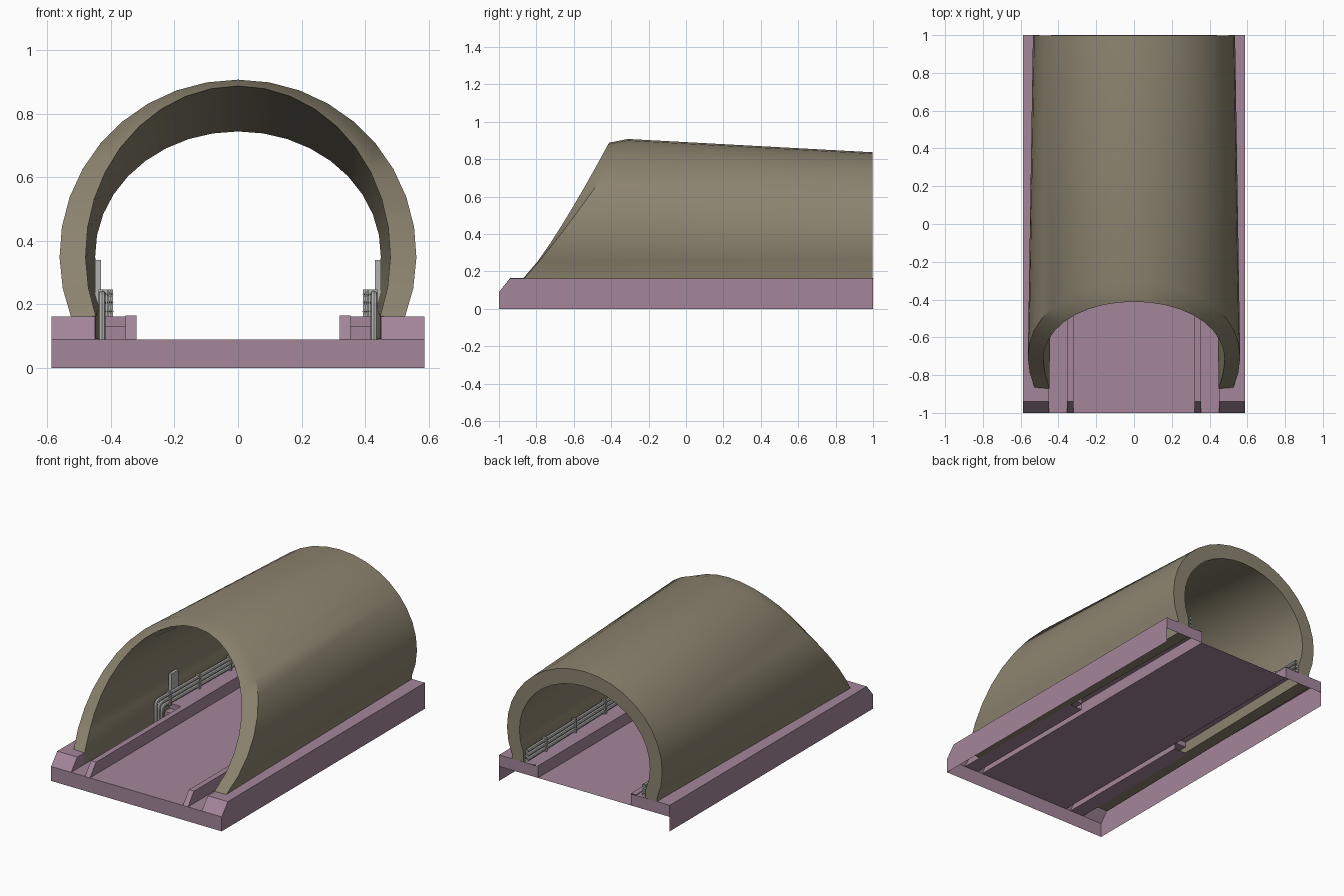
import bpy, bmesh, math
from mathutils import Vector

if "Cube" in bpy.data.objects:
    bpy.data.objects.remove(bpy.data.objects["Cube"])


def material(name, col):
    m = bpy.data.materials.new(name)
    m.diffuse_color = (*col, 1)
    m.use_nodes = True
    m.node_tree.nodes["Principled BSDF"].inputs["Base Color"].default_value = m.diffuse_color
    return m


PURPLE = material("mauve concrete", (0.37, 0.24, 0.325))
OLIVE = material("olive lining", (0.265, 0.23, 0.16))
GREY = material("grey metal", (0.45, 0.45, 0.44))


def finish(bm, name, mat, smooth=True):
    me = bpy.data.meshes.new(name)
    bm.to_mesh(me)
    bm.free()
    me.materials.append(mat)
    ob = bpy.data.objects.new(name, me)
    bpy.context.collection.objects.link(ob)
    if smooth:
        bpy.ops.object.select_all(action='DESELECT')
        ob.select_set(True)
        bpy.context.view_layer.objects.active = ob
        bpy.ops.object.shade_smooth_by_angle(angle=math.radians(35))
    return ob


def face(bm, pts, facing):
    # add a polygon turned towards the given direction
    f = bm.faces.new([bm.verts.new(p) for p in pts])
    f.normal_update()
    if f.normal.dot(Vector(facing)) < 0:
        f.normal_flip()


def flat(bm, s, x0, x1, y0, y1, z0, z1=None):
    # horizontal or front-sloped strip
    z1 = z0 if z1 is None else z1
    face(bm, [(s*x0, y0, z0), (s*x1, y0, z0), (s*x1, y1, z1), (s*x0, y1, z1)], (0, -0.1, 1))


def across(bm, s, x0, x1, y, z0, z1, d):
    face(bm, [(s*x0, y, z0), (s*x1, y, z0), (s*x1, y, z1), (s*x0, y, z1)], (0, d, 0))


def upright(bm, s, x, y0, y1, z0, z1, d, slope=True):
    # lengthwise wall, with the chamfered nose when it reaches the front
    ys = -0.94 if slope else y0
    face(bm, [(s*x, y0, z0), (s*x, y1, z0), (s*x, y1, z1), (s*x, ys, z1)], (s*d, 0, 0))


W, F, T, R = 0.588, 0.09, 0.162, 0.165   # half width, floor, kerb top, ridge top
POCKET = -0.05                           # where the side channels end

# open-bottomed base: road, kerbs, ridges and side channels
bm = bmesh.new()
flat(bm, 1, -0.32, 0.32, -1, 1, F)
across(bm, 1, -W, W, -1, 0, F, -1)
for s in (1, -1):
    face(bm, [(s*W, -1, 0), (s*W, 1, 0), (s*W, 1, T), (s*W, -0.94, T), (s*W, -1, F)], (s, 0, 0))
    flat(bm, s, 0.45, W, -1, -0.94, F, T)
    flat(bm, s, 0.45, W, -0.94, -0.86, T)
    flat(bm, s, 0.50, W, -0.86, 1, T)
    upright(bm, s, 0.45, -1, -0.86, F, T, -1)
    # channel floor and ridge beside the road
    flat(bm, s, 0.355, 0.45, -1, POCKET, F)
    flat(bm, s, 0.32, 0.355, -1, -0.94, F, R)
    flat(bm, s, 0.32, 0.355, -0.94, 1, R)
    upright(bm, s, 0.32, -1, 1, F, R, -1)
    upright(bm, s, 0.355, -1, POCKET, F, R, 1)
    # stepped end of channel, then walkway
    across(bm, s, 0.355, 0.45, POCKET - 0.05, F, 0.13, -1)
    flat(bm, s, 0.355, 0.45, POCKET - 0.05, POCKET, 0.13)
    across(bm, s, 0.355, 0.45, POCKET, 0.13, T, -1)
    flat(bm, s, 0.355, 0.44, POCKET, 1, T)
    across(bm, s, 0.32, W, 1, F, T, 1)
finish(bm, "tunnel_base", PURPLE, False)

# tunnel lining: four rings lofted around the wall section
N, CZ, A0 = 22, 0.355, math.radians(-21)
bm = bmesh.new()


def ring(a, b, y_of_t):
    out = []
    for i in range(-1, N + 2):
        k = min(max(i, 0), N)
        ang = A0 + (math.pi - 2*A0)*k/N
        x, z = a*math.cos(ang), CZ + b*math.sin(ang)
        t = min(max((z - 0.165)/0.735, 0), 1)
        if i in (-1, N + 1):
            z = F + 0.002            # short straight foot
        out.append(bm.verts.new((x, y_of_t(t), z)))
    return out


rings = [ring(0.562, 0.553, lambda t: -0.87 + 0.56*t**0.9),
         ring(0.535, 0.482, lambda t: 0.998),
         ring(0.450, 0.390, lambda t: 0.998),
         ring(0.480, 0.533, lambda t: -0.87 + 0.465*t**0.85)]
for j in range(4):
    p, q = rings[j], rings[(j + 1) % 4]
    for i in range(len(p) - 1):
        bm.faces.new((p[i], p[i+1], q[i+1], q[i]))
for e in (0, -1):
    bm.faces.new([r[e] for r in rings])
bmesh.ops.recalc_face_normals(bm, faces=bm.faces)
finish(bm, "tunnel_lining", OLIVE)


def box(bm, x0, x1, y0, y1, z0, z1):
    m = bmesh.ops.create_cube(bm, size=1)["verts"]
    for v in m:
        v.co = Vector(((x0+x1)/2 + v.co.x*(x1-x0), (y0+y1)/2 + v.co.y*(y1-y0),
                       (z0+z1)/2 + v.co.z*(z1-z0)))


def tube(bm, path, r, n=8):
    # sweep a round section along a path lying nearly in the yz plane
    prev = None
    for i, p in enumerate(path):
        d = (path[min(i+1, len(path)-1)] - path[max(i-1, 0)]).normalized()
        u = Vector((1, 0, 0))
        v = d.cross(u).normalized()
        cur = [bm.verts.new(p + r*(math.cos(2*math.pi*k/n)*u + math.sin(2*math.pi*k/n)*v))
               for k in range(n)]
        if prev:
            for k in range(n):
                bm.faces.new((prev[k], prev[(k+1) % n], cur[(k+1) % n], cur[k]))
        prev = cur


# cable pipes rising from the channels and running to the back
for s, side in ((1, "right"), (-1, "left")):
    bm = bmesh.new()
    for j in range(3):
        y, z, x, rad = -0.20 + 0.029*j, 0.232 - 0.027*j, s*0.428, 0.03
        path = [Vector((x, y, F))]
        for k in range(5):
            a = math.pi/2*k/4
            path.append(Vector((x, y + rad*(1 - math.cos(a)), z - rad + rad*math.sin(a))))
        path.append(Vector((s*0.404, 0.995, z)))
        tube(bm, path, 0.0115)
    bmesh.ops.recalc_face_normals(bm, faces=bm.faces)
    finish(bm, side + "_pipes", GREY)
    # clamps and upright plate on the wall
    bm = bmesh.new()
    for y in (-0.08, 0.2, 0.5, 0.8):
        x = 0.428 - 0.02*(y + 0.2)
        box(bm, s*(x - 0.014), s*(x + 0.014), y, y + 0.014, T, 0.248)
    box(bm, s*0.432, s*0.45, -0.04, 0.03, T, 0.34)
    bmesh.ops.recalc_face_normals(bm, faces=bm.faces)
    finish(bm, side + "_brackets", GREY, False)
